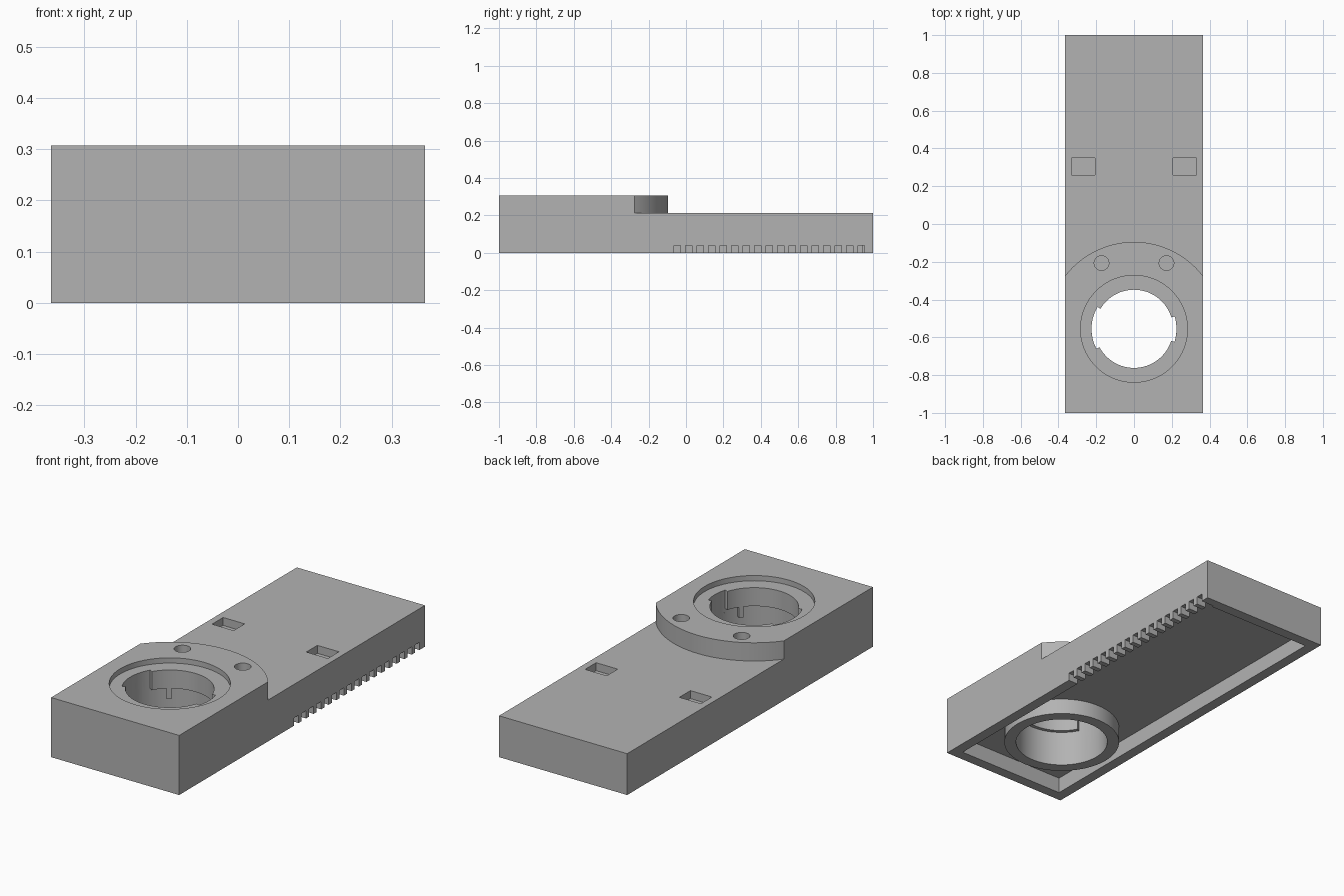
import bpy, bmesh
from math import cos, sin, radians, acos, degrees

cube = bpy.data.objects.get("Cube")
if cube:
    bpy.data.objects.remove(cube, do_unlink=True)

HALF_W, WALL = 0.365, 0.055
TOP, DECK, CEILING = 0.307, 0.213, 0.082
SEAT, LIP = 0.28, 0.185            # counterbore floor, underside of the lip
CY = -0.555                        # socket centre on y
R_LIP, R_BORE, R_RING, R_BLOCK = 0.207, 0.225, 0.283, 0.46

grey = bpy.data.materials.new("plain grey")
grey.use_nodes = True
grey.diffuse_color = (0.45, 0.45, 0.45, 1)
grey.node_tree.nodes["Principled BSDF"].inputs["Base Color"].default_value = (0.45, 0.45, 0.45, 1)


def prism(name, outline, z0, z1):
    """Extrude a counter-clockwise outline from z0 to z1."""
    bm = bmesh.new()
    face = bm.faces.new([bm.verts.new((x, y, z0)) for x, y in outline])
    up = bmesh.ops.extrude_face_region(bm, geom=[face])["geom"]
    bmesh.ops.translate(bm, vec=(0, 0, z1 - z0),
                        verts=[g for g in up if isinstance(g, bmesh.types.BMVert)])
    bmesh.ops.recalc_face_normals(bm, faces=bm.faces)
    mesh = bpy.data.meshes.new(name)
    bm.to_mesh(mesh)
    bm.free()
    mesh.materials.append(grey)
    obj = bpy.data.objects.new(name, mesh)
    bpy.context.collection.objects.link(obj)
    return obj


def rect(x0, x1, y0, y1):
    return [(x0, y0), (x1, y0), (x1, y1), (x0, y1)]


def arc(r, a0, a1, n, cx=0, cy=CY):
    return [(cx + r * cos(radians(a0 + (a1 - a0) * i / n)),
             cy + r * sin(radians(a0 + (a1 - a0) * i / n))) for i in range(n + 1)]


def circle(r, n=72, cx=0, cy=CY):
    return arc(r, 0, 360, n, cx, cy)[:-1]


def combine(target, tool, operation="DIFFERENCE"):
    """Apply a boolean and throw the tool away."""
    mod = target.modifiers.new("bool", "BOOLEAN")
    mod.operation, mod.object, mod.solver = operation, tool, "EXACT"
    deps = bpy.context.evaluated_depsgraph_get()
    mesh = bpy.data.meshes.new_from_object(target.evaluated_get(deps))
    target.modifiers.clear()
    target.data = mesh
    bpy.data.objects.remove(tool, do_unlink=True)


# Solid block, lowered behind the round-ended raised part
body = prism("housing", rect(-HALF_W, HALF_W, -1, 1), 0, TOP)
side = degrees(acos(0.4 / R_BLOCK))
step = arc(R_BLOCK, side, 180 - side, 48)[::-1] + [(0.4, 1.1), (-0.4, 1.1)]
combine(body, prism("step_cutter", step, DECK, 0.5))

# Hollow underside, leaving the socket collar standing
inner = HALF_W - WALL
cavity = prism("cavity_cutter", rect(-inner, inner, WALL - 1, 1 - WALL), -0.1, CEILING)
combine(cavity, prism("collar", circle(R_RING), -0.2, 0.2))
combine(body, cavity)

# Socket: shallow seat, lip opening, wider bore below
combine(body, prism("seat_cutter", circle(R_RING), SEAT, 0.5))
combine(body, prism("lip_cutter", circle(R_LIP), -0.1, 0.4))
combine(body, prism("bore_cutter", circle(R_BORE), -0.1, LIP))

# Entry slots through the lip, wide on one side and narrow on the other
for a0, a1 in ((149, 208), (-18, 17)):
    sector = arc(R_BORE, a0, a1, 16) + arc(0.1, a0, a1, 4)[::-1]
    combine(body, prism("slot_cutter", sector, LIP - 0.02, 0.4))

# Pin holes and rectangular pockets in the top
for s in (-1, 1):
    combine(body, prism("pin_cutter", circle(0.039, 32, s * 0.172, -0.207), 0.2, 0.5))
    x0, x1 = sorted((s * 0.207, s * 0.33))
    combine(body, prism("pocket_cutter", rect(x0, x1, 0.26, 0.35), 0.172, 0.4))

# Row of notches along the lower edge of one long wall
for i in range(17):
    y = -0.065 + i * 0.0615
    combine(body, prism("notch_cutter", rect(inner - 0.02, 0.4, y, y + 0.036), -0.1, 0.04))

# Small stops below the lip
stops = [prism("socket_stop", arc(R_BORE + 0.004, a - 3, a + 3, 3)
               + arc(R_LIP, a - 3, a + 3, 3)[::-1], 0.13, LIP + 0.003) for a in (126, 322)]

for obj in [body] + stops:
    bpy.ops.object.select_all(action="DESELECT")
    obj.select_set(True)
    bpy.context.view_layer.objects.active = obj
    bpy.ops.object.shade_smooth_by_angle(angle=radians(30))
